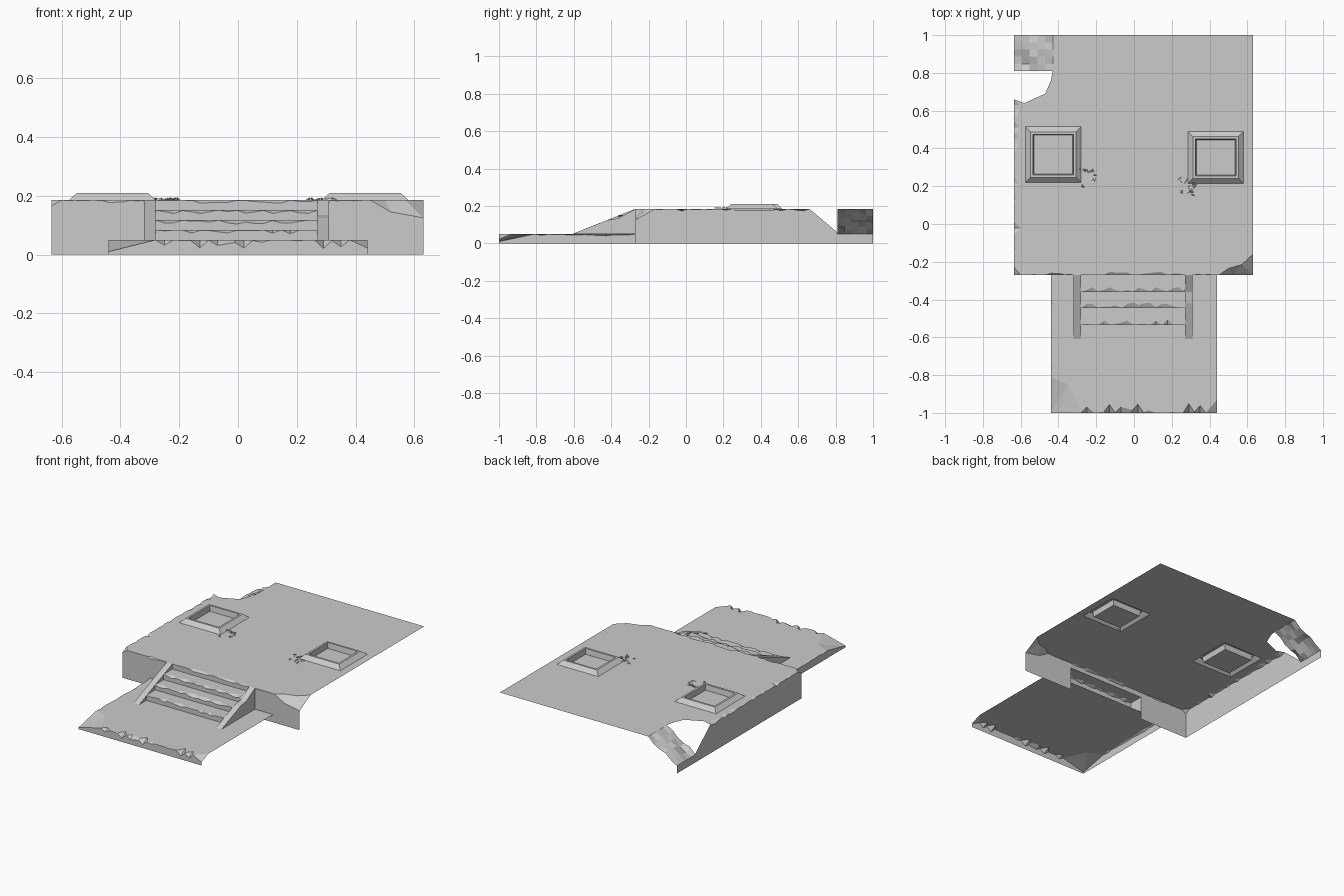
import bpy, bmesh, random
from mathutils import Vector as V

if "Cube" in bpy.data.objects:
    bpy.data.objects.remove(bpy.data.objects["Cube"])

random.seed(4)
TOP, LOW = 0.185, 0.05


def finish(name, bm, up=(0, 0, 1)):
    # Weld, orient faces towards the given side, triangulate
    bmesh.ops.remove_doubles(bm, verts=bm.verts, dist=1e-5)
    bm.normal_update()
    for f in bm.faces:
        if f.normal.dot(V(up)) < 0:
            f.normal_flip()
    bmesh.ops.triangulate(bm, faces=[f for f in bm.faces if len(f.verts) > 4])
    me = bpy.data.meshes.new(name)
    bm.to_mesh(me)
    bm.free()
    ob = bpy.data.objects.new(name, me)
    bpy.context.collection.objects.link(ob)
    return ob


def faces(name, polys, up=(0, 0, 1)):
    bm = bmesh.new()
    for p in polys:
        bm.faces.new([bm.verts.new(c) for c in p])
    return finish(name, bm, up)


def sheet(name, loops):
    # Flat sheet with holes
    bm = bmesh.new()
    for lp in loops:
        vs = [bm.verts.new(c) for c in lp]
        for i, v in enumerate(vs):
            bm.edges.new((v, vs[i - 1]))
    bmesh.ops.triangle_fill(bm, edges=bm.edges[:], use_beauty=True)
    return finish(name, bm)


def chipped(a, b, inward, n, inset, drop):
    # Broken edge: an inset line on the top and a lowered line on the wall
    a, b, inward = V(a), V(b), V(inward)
    tops, lows = [], []
    for i in range(n + 1):
        p = a.lerp(b, i / n)
        k = random.random() ** 2 if 0 < i < n else 0
        tops.append(p + inward * inset * k)
        lows.append(p - V((0, 0, drop * k)))
    return tops, lows


def strip(p, q):
    return [[p[i], p[i + 1], q[i + 1], q[i]] for i in range(len(p) - 1)]


def square(x0, x1, y0, y1, z):
    return [(x0, y0, z), (x1, y0, z), (x1, y1, z), (x0, y1, z)]


def drop_to(pts, z):
    return [V((p.x, p.y, z)) for p in pts]


# Upper deck with a bitten back-left corner and two post socket holes
sockets = {"left": (-0.575, -0.28, 0.22, 0.515), "right": (0.285, 0.58, 0.215, 0.49)}
fl_t, fl_w = chipped((-0.60, -0.27, TOP), (-0.32, -0.27, TOP), (0, 1, 0), 12, 0.012, 0.01)
fm_t, fm_w = chipped((-0.28, -0.27, TOP), (0.27, -0.27, TOP), (0, 1, 0), 18, 0.02, 0.012)
fr_t, fr_w = chipped((0.31, -0.27, TOP), (0.45, -0.27, TOP), (0, 1, 0), 5, 0.01, 0.01)
le_t, le_w = chipped((-0.635, 0.66, TOP), (-0.635, -0.23, TOP), (1, 0, 0), 30, 0.035, 0.012)
nick = [V((0.50, -0.235, TOP)), V((0.57, -0.215, TOP)), V((0.63, -0.16, TOP))]
bite = [V((x, y, TOP)) for x, y in
        ((0.63, 1), (-0.43, 1), (-0.43, 0.81), (-0.44, 0.76), (-0.47, 0.69), (-0.58, 0.64))]
sheet("upper_deck", [fl_t + fm_t + fr_t + nick + bite + le_t]
      + [square(*s, TOP) for s in sockets.values()])
faces("deck_edge_chips", strip(fl_t, fl_w) + strip(fm_t, fm_w) + strip(fr_t, fr_w) + strip(le_t, le_w))

# Broken front corners
cr = V((0.63, -0.27, 0.125))
mid = V((0.52, -0.27, 0.145))
faces("right_corner_break", [[fr_t[-1], mid, nick[0]], [nick[0], mid, nick[1]],
                             [mid, cr, nick[1]], [nick[1], cr, nick[2]]])
cl = V((-0.635, -0.27, 0.165))
faces("left_corner_break", [[le_t[-1], cl, fl_t[0]]])

# Front walls, left wall with the collapsed section
line_l, line_r = [cl] + fl_w + [V((-0.28, -0.27, TOP))], [V((0.27, -0.27, TOP))] + fr_w + [mid, cr]
faces("front_wall", strip(line_l, drop_to(line_l, 0)) + strip(line_r, drop_to(line_r, 0)), (0, -1, 0))
line = [V((-0.635, 1, LOW)), V((-0.635, 0.82, LOW))] + le_w + [cl]
faces("left_wall", strip(line, drop_to(line, 0)), (-1, 0, 0))

# Rough slope at the back-left corner
rows = []
for i in range(6):
    t = i / 5
    rows.append([V((-0.43 - 0.205 * t, 0.81 + 0.19 * j / 5, TOP - (TOP - LOW) * t
                    + (random.uniform(-0.014, 0.014) if 0 < i < 5 else 0))) for j in range(6)])
faces("rubble_slope", [q for a, b in zip(rows, rows[1:]) for q in strip(a, b)])

# Post sockets: bevelled rim, top ring, recessed floor
for side, (x0, x1, y0, y1) in sockets.items():
    def ring(d, z):
        return [V(p) for p in square(x0 + d, x1 - d, y0 + d, y1 - d, z)]
    rings = [ring(0, TOP), ring(0.027, 0.21), ring(0.04, 0.21), ring(0.045, 0.175)]
    polys = [rings[-1]]
    for a, b in zip(rings, rings[1:]):
        polys += strip(a + a[:1], b + b[:1])
    faces(side + "_post_socket", polys)

# Loose debris by the sockets
for name, cx, cy in (("left_debris", -0.26, 0.27), ("right_debris", 0.27, 0.21)):
    polys = []
    for _ in range(16):
        p = V((cx + random.uniform(-0.03, 0.06), cy + random.uniform(-0.07, 0.03), TOP + 0.001))
        base = [p + V((random.uniform(-0.016, 0.016), random.uniform(-0.016, 0.016), 0)) for _ in range(3)]
        tip = p + V((0, 0, 0.008))
        polys += [[base[i - 1], base[i], tip] for i in range(3)]
    faces(name, polys)

# Lower terrace with broken front edge and corner
tf_t, tf_w = chipped((-0.28, -1, LOW), (0.38, -1, LOW), (0, 1, 0), 22, 0.05, 0.03)
tl_t, tl_w = chipped((-0.44, -0.27, LOW), (-0.44, -0.81, LOW), (1, 0, 0), 14, 0.015, 0.01)
inner = [V((-0.35, -0.85, LOW)), V((-0.31, -0.93, LOW))]
tc, te, tr = V((-0.44, -1, 0.01)), V((0.44, -1, 0.022)), V((0.44, -0.93, LOW))
sheet("lower_terrace", [tl_t + inner + tf_t + [tr, V((0.44, -0.27, LOW))]])
faces("terrace_chips", strip(tf_t, tf_w) + strip(tl_t, tl_w)
      + [[tl_t[-1], tc, inner[0]], [inner[0], tc, inner[1]], [inner[1], tc, tf_t[0]], [tf_t[-1], te, tr]])
line = [tc] + tf_w + [te]
faces("terrace_front", strip(line, drop_to(line, 0)), (0, -1, 0))
line = tl_w + [tc]
faces("terrace_left", strip(line, drop_to(line, 0)), (-1, 0, 0))

# Stairs: risers and treads with worn nosings
ys, h = (-0.535, -0.445, -0.36, -0.27), (TOP - LOW) / 4
for i, y in enumerate(ys):
    z = LOW + h * (i + 1)
    if i < 3:
        t, w = chipped((-0.28, y, z), (0.27, y, z), (0, 1, 0), 18, 0.03, 0.014)
        back = [V((p.x, ys[i + 1], z)) for p in t]
        faces("tread_%d" % (i + 1), strip(t, w) + strip(t, back))
    else:
        w = fm_w
    faces("riser_%d" % (i + 1), strip(w, drop_to(w, z - h)), (0, -1, 0))

# Sloped stair side walls, the right one broken near the top
for name, x0, x1, prof in (("left_stringer", -0.32, -0.28, ((-0.61, LOW), (-0.27, TOP))),
                           ("right_stringer", 0.27, 0.31, ((-0.61, LOW), (-0.42, 0.125),
                                                           (-0.36, 0.135), (-0.27, TOP)))):
    a, b = ([V((x, y, z)) for y, z in prof] for x in (x0, x1))
    faces(name + "_top", strip(a, b))
    for s, pts in ((-1, a), (1, b)):
        faces(name + ("_outer" if s * x0 > 0 else "_inner"),
              [pts + [V((pts[0].x, -0.27, LOW))]], (s, 0, 0))
